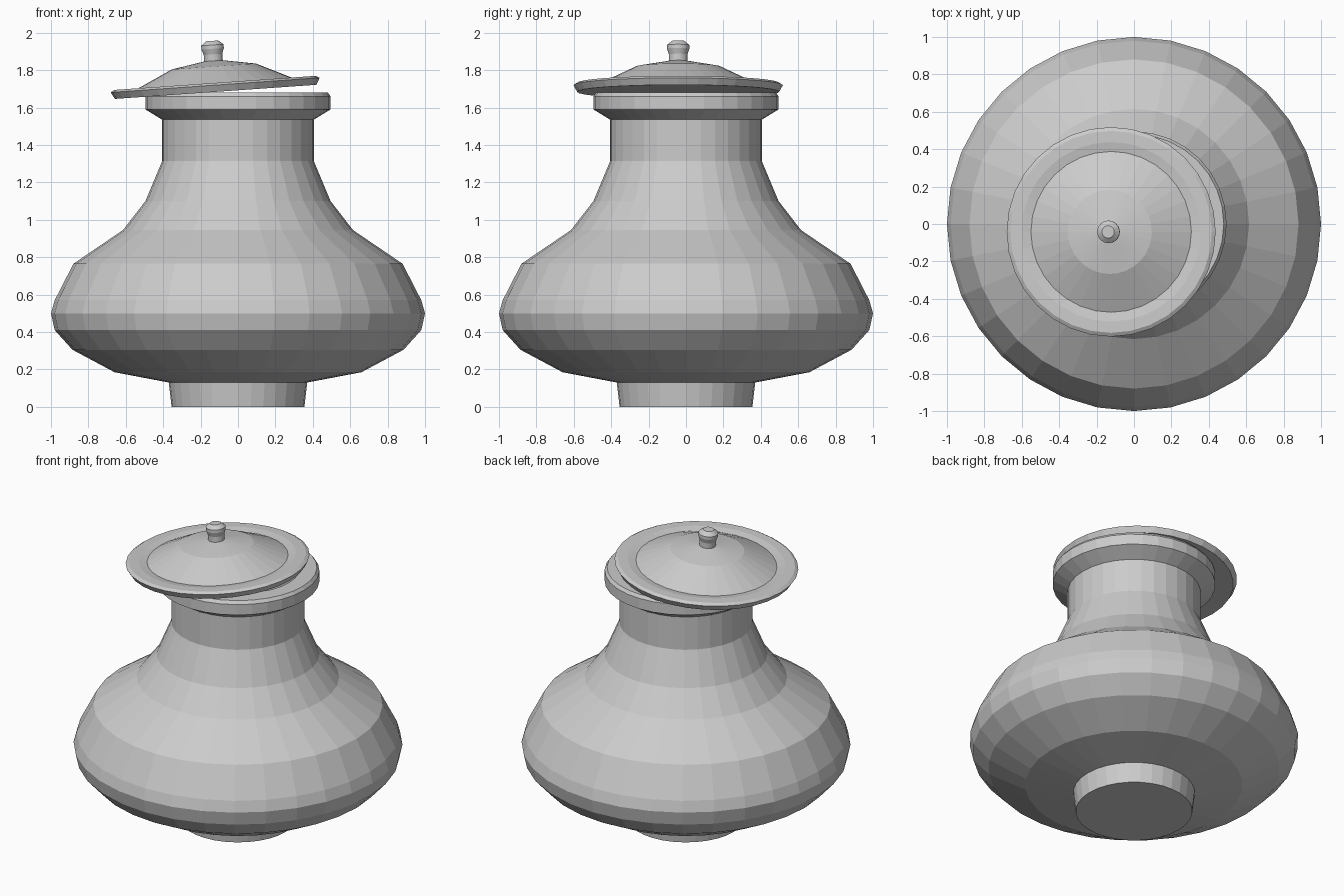
import bpy, bmesh
from math import cos, sin, pi, radians

if "Cube" in bpy.data.objects:
    bpy.data.objects.remove(bpy.data.objects["Cube"])

SIDES = 32


def lathe(name, profile, closed=False):
    """Revolve (radius, z) points about z; open ends with radius > 0 are capped."""
    bm = bmesh.new()
    rings = [[bm.verts.new((r * cos(2 * pi * i / SIDES), r * sin(2 * pi * i / SIDES), z))
              for i in range(SIDES)] for r, z in profile]
    pairs = list(zip(rings, rings[1:]))
    if closed:
        pairs.append((rings[-1], rings[0]))
    for a, b in pairs:
        for i in range(SIDES):
            j = (i + 1) % SIDES
            bm.faces.new((a[i], a[j], b[j], b[i]))
    if not closed:
        bm.faces.new(rings[0][::-1])
        bm.faces.new(rings[-1])
    bmesh.ops.recalc_face_normals(bm, faces=bm.faces)
    mesh = bpy.data.meshes.new(name)
    bm.to_mesh(mesh)
    bm.free()
    obj = bpy.data.objects.new(name, mesh)
    bpy.context.collection.objects.link(obj)
    return obj


# Pot: foot, belly, neck, flared rim, then the hollow inside
lathe("pot_body", [
    (0.355, 0.0), (0.37, 0.13), (0.66, 0.185), (0.885, 0.305), (0.98, 0.41),
    (1.0, 0.5), (0.98, 0.57), (0.88, 0.765), (0.615, 0.945), (0.495, 1.10),
    (0.405, 1.315), (0.405, 1.535), (0.495, 1.59), (0.495, 1.66), (0.48, 1.68),
    (0.38, 1.68), (0.36, 1.65), (0.36, 1.315), (0.45, 1.09), (0.57, 0.92),
    (0.84, 0.74), (0.94, 0.5), (0.84, 0.34), (0.35, 0.18)])

# Lid: dished rim around a low dome, slipped sideways and tilted
lid = lathe("lid", [
    (0.40, -0.03), (0.54, -0.036), (0.56, 0.0), (0.54, 0.012), (0.48, 0.012),
    (0.43, 0.003), (0.225, 0.10), (0.05, 0.13)])
lid.location = (-0.122, -0.042, 1.72)
lid.rotation_euler = (0, radians(-4), 0)

# Knob on the lid
knob = lathe("lid_knob", [
    (0.05, 0.12), (0.05, 0.165), (0.06, 0.195), (0.06, 0.215), (0.033, 0.237)])
knob.parent = lid
